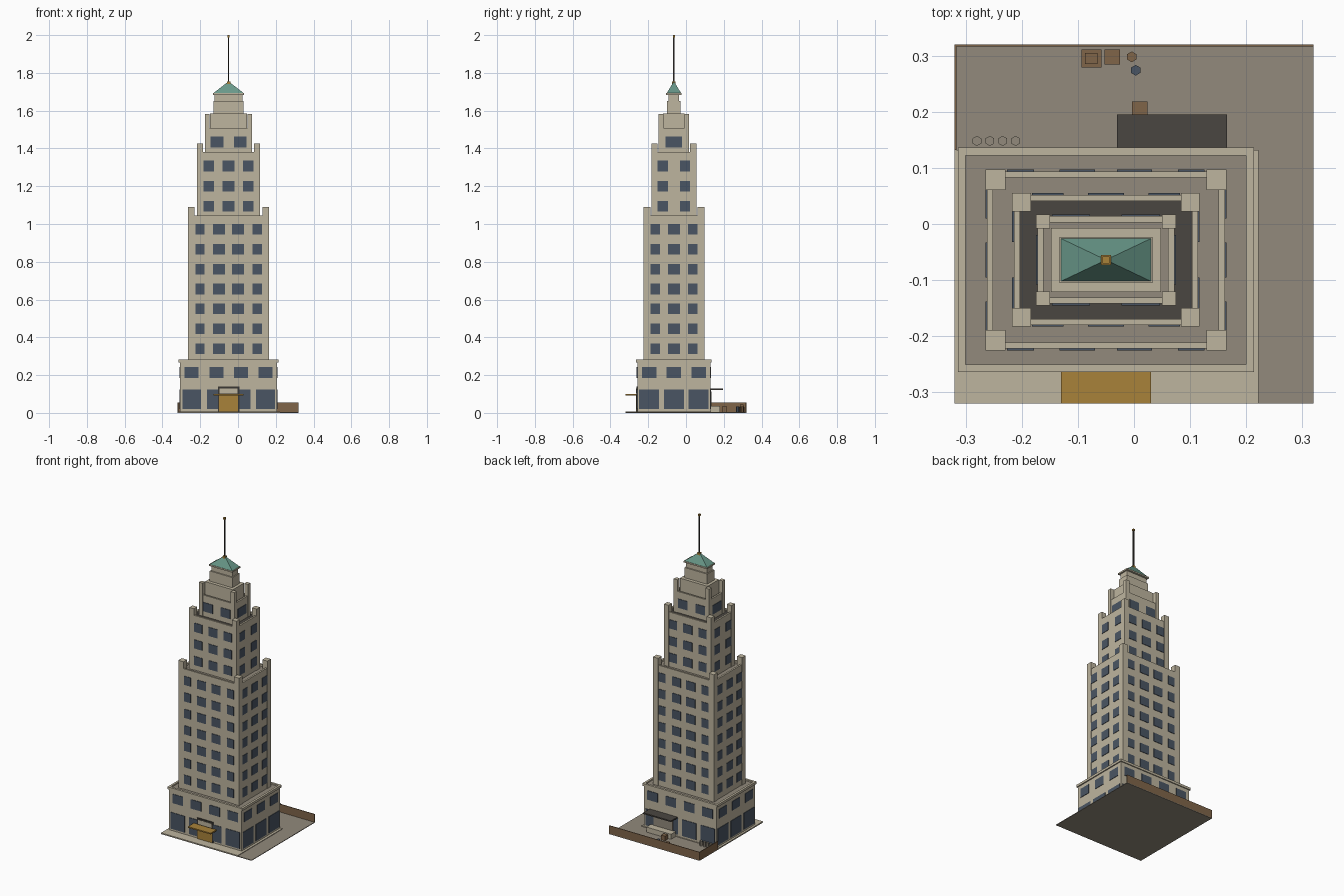
import bpy, bmesh, math
from mathutils import Vector

if "Cube" in bpy.data.objects:
    bpy.data.objects.remove(bpy.data.objects["Cube"])

CX, CY = -0.05, -0.064          # tower axis


def material(name, hexcode):
    rgb = [int(hexcode[i:i + 2], 16) / 255 for i in (0, 2, 4)]
    m = bpy.data.materials.new(name)
    m.diffuse_color = [((c + 0.055) / 1.055) ** 2.4 for c in rgb] + [1]
    m.use_nodes = True
    m.node_tree.nodes["Principled BSDF"].inputs["Base Color"].default_value = m.diffuse_color
    return m


STONE = material("limestone", "beb59f")
GRAVEL = material("grey_gravel", "928a7c")
TAR = material("dark_tar", "4a4641")
GLASS = material("blue_glass", "4a5563")
GOLD = material("brass", "a8823a")
COPPER = material("green_copper", "69998a")
BRICK = material("brown_brick", "806549")
METAL = material("dark_metal", "3a3733")


def finish(name, bm, mat):
    bmesh.ops.recalc_face_normals(bm, faces=bm.faces)
    me = bpy.data.meshes.new(name)
    bm.to_mesh(me)
    bm.free()
    me.materials.append(mat)
    ob = bpy.data.objects.new(name, me)
    bpy.context.collection.objects.link(ob)
    return ob


def add_box(bm, x0, x1, y0, y1, z0, z1):
    vs = bmesh.ops.create_cube(bm, size=1)["verts"]
    for v in vs:
        v.co = Vector(((x0 + x1) / 2 + v.co.x * (x1 - x0),
                       (y0 + y1) / 2 + v.co.y * (y1 - y0),
                       (z0 + z1) / 2 + v.co.z * (z1 - z0)))


def boxes(name, mat, *dims):
    bm = bmesh.new()
    for d in dims:
        add_box(bm, *d)
    return finish(name, bm, mat)


def centred(hx, hy, z0, z1):
    return (CX - hx, CX + hx, CY - hy, CY + hy, z0, z1)


def ring(hx, hy, t, z0, z1):
    """Four boxes forming a rectangular parapet around the axis."""
    out = []
    for s in (-1, 1):
        y = sorted((CY + s * hy, CY + s * (hy - t)))
        x = sorted((CX + s * hx, CX + s * (hx - t)))
        out.append((CX - hx, CX + hx, *y, z0, z1))
        out.append((*x, CY - hy + t, CY + hy - t, z0, z1))
    return out


def windows(name, hx, hy, rows, height, front, side, t=0.003):
    """Window plates on all four walls; front/side list (offset, width)."""
    bm = bmesh.new()
    for z in rows:
        z0, z1 = z - height / 2, z + height / 2
        for s in (-1, 1):
            for o, w in front:
                y = CY + s * hy
                add_box(bm, CX + o - w / 2, CX + o + w / 2, y - t, y + t, z0, z1)
            for o, w in side:
                x = CX + s * hx
                add_box(bm, x - t, x + t, CY + o - w / 2, CY + o + w / 2, z0, z1)
    return finish(name, bm, GLASS)


def tier(name, hx, hy, z0, roof, top, pier, pier_top, roof_mat, par=0.011):
    """Walls, parapet, corner piers and roof deck of one setback."""
    wx, wy = hx - 0.003, hy - 0.003
    boxes(name + "_walls", STONE, centred(wx, wy, z0, roof))
    boxes(name + "_parapet", STONE, *ring(wx, wy, par, roof, top))
    boxes(name + "_roof", roof_mat, centred(wx - par, wy - par, roof, roof + 0.003))
    piers = []
    for sx in (-1, 1):
        for sy in (-1, 1):
            x = sorted((CX + sx * hx, CX + sx * (hx - pier)))
            y = sorted((CY + sy * hy, CY + sy * (hy - pier)))
            piers.append((*x, *y, z0, pier_top))
    boxes(name + "_corner_piers", STONE, *piers)


def pair(o, w):
    return [(-o, w), (o, w)]


# Site
boxes("lot", GRAVEL, (-0.32, 0.32, -0.32, 0.32, 0, 0.004))
boxes("sidewalk", STONE, (-0.32, 0.222, -0.32, 0.132, 0.003, 0.008))
boxes("lot_wall", BRICK, (-0.32, 0.32, 0.316, 0.32, 0, 0.055),
      (-0.32, -0.316, 0.132, 0.316, 0, 0.055))

# Podium
PX, PY = 0.257, 0.194
boxes("podium", STONE, centred(PX, PY, 0.004, 0.27))
boxes("podium_cornice", STONE, *ring(0.264, 0.2, 0.014, 0.268, 0.283))
boxes("podium_roof", GRAVEL, centred(0.251, 0.187, 0.268, 0.275))
windows("shop_windows", PX, PY, [0.072], 0.105,
        pair(0.065, 0.1) + pair(0.195, 0.1), [(0, 0.105)] + pair(0.131, 0.105))
windows("podium_windows", PX, PY, [0.215], 0.058,
        pair(0.065, 0.074) + pair(0.195, 0.074), [(0, 0.076)] + pair(0.131, 0.076))

# Three setbacks
tier("shaft", 0.215, 0.161, 0.27, 1.03, 1.045, 0.036, 1.09, GRAVEL)
windows("shaft_windows", 0.212, 0.158, [0.34 + 0.1053 * i for i in range(7)], 0.056,
        pair(0.051, 0.063) + pair(0.152, 0.048), [(0, 0.062)] + pair(0.1, 0.052))
tier("middle_tier", 0.167, 0.119, 1.03, 1.37, 1.382, 0.033, 1.425, TAR)
windows("middle_windows", 0.164, 0.116, [1.094, 1.2, 1.307], 0.056,
        [(0, 0.064)] + pair(0.104, 0.056), pair(0.06, 0.057))
tier("upper_tier", 0.125, 0.081, 1.37, 1.495, 1.508, 0.025, 1.583, GRAVEL)
windows("upper_windows", 0.122, 0.078, [1.434], 0.057, pair(0.062, 0.068), [(0, 0.088)])

# Crown
boxes("crown", STONE, centred(0.098, 0.057, 1.495, 1.585),
      centred(0.08, 0.036, 1.585, 1.65), centred(0.074, 0.028, 1.65, 1.688))
boxes("eaves", STONE, centred(0.083, 0.041, 1.684, 1.693))

# Hipped copper roof
bm = bmesh.new()
base = [bm.verts.new((CX + sx * 0.08, CY + sy * 0.038, 1.693))
        for sx, sy in ((-1, -1), (1, -1), (1, 1), (-1, 1))]
apex = bm.verts.new((CX, CY, 1.755))
bm.faces.new(base)
for i in range(4):
    bm.faces.new((base[i], base[(i + 1) % 4], apex))
finish("copper_roof", bm, COPPER)

# Mast
boxes("mast_base", GOLD, centred(0.009, 0.009, 1.738, 1.754))
boxes("mast", METAL, centred(0.0035, 0.0035, 1.75, 1.99))
boxes("mast_tip", GOLD, centred(0.006, 0.006, 1.988, 2.0))

# Front entrance
FY = CY - PY
boxes("door_frame", METAL, (-0.107, 0.007, FY - 0.0045, FY, 0.006, 0.14))
boxes("transom", STONE, (-0.098, -0.002, FY - 0.006, FY, 0.102, 0.129))
boxes("door", GOLD, (-0.1, 0.0, FY - 0.006, FY, 0.006, 0.093))
boxes("entrance_canopy", GOLD, (-0.13, 0.03, -0.32, FY, 0.091, 0.099))

# Loading dock at the back
BY = CY + PY
boxes("dock_platform", STONE, (-0.02, 0.155, BY, 0.18, 0.004, 0.036))
boxes("dock_door", GRAVEL, (0.0, 0.135, BY, BY + 0.006, 0.036, 0.112))
boxes("dock_canopy", TAR, (-0.03, 0.166, BY, 0.195, 0.122, 0.13))

# Crates, barrels and bollards
boxes("crates", BRICK, (-0.004, 0.024, 0.19, 0.218, 0.004, 0.034),
      (-0.094, -0.058, 0.279, 0.311, 0.004, 0.03),
      (-0.087, -0.065, 0.285, 0.305, 0.03, 0.045),
      (-0.053, -0.025, 0.284, 0.311, 0.004, 0.032))


def hex_posts(name, mat, spots, r, h):
    bm = bmesh.new()
    for x, y in spots:
        vs = bmesh.ops.create_cone(bm, cap_ends=True, segments=6, radius1=r,
                                   radius2=r, depth=h)["verts"]
        bmesh.ops.translate(bm, verts=vs, vec=(x, y, 0.004 + h / 2))
    return finish(name, bm, mat)


hex_posts("brown_barrel", BRICK, [(-0.004, 0.298)], 0.0095, 0.03)
hex_posts("blue_barrel", GLASS, [(0.003, 0.274)], 0.0095, 0.03)
hex_posts("bollards", GRAVEL, [(-0.28 + 0.023 * i, 0.148) for i in range(4)], 0.009, 0.03)
